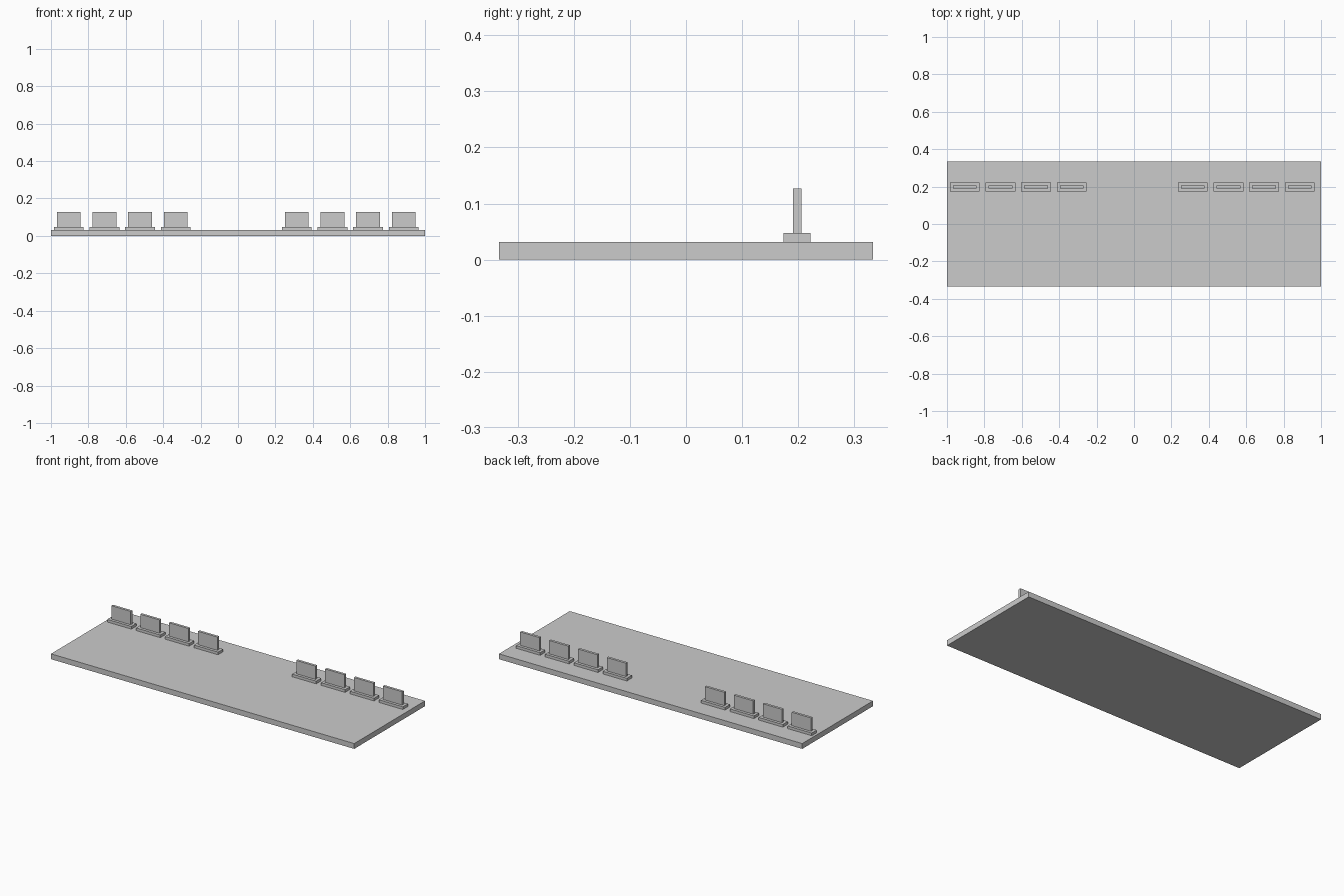
import bpy

if "Cube" in bpy.data.objects:
    bpy.data.objects.remove(bpy.data.objects["Cube"])


def box(name, x, y, z, parent=None):
    """Box from (min, max) ranges on each axis."""
    ranges = (x, y, z)
    bpy.ops.mesh.primitive_cube_add(size=1, location=[(a + b) / 2 for a, b in ranges])
    ob = bpy.context.object
    ob.name = name
    ob.scale = [b - a for a, b in ranges]
    bpy.ops.object.transform_apply(location=False, rotation=False, scale=True)
    return ob


# Base board
box("base_board", (-1, 1), (-0.3333, 0.3333), (0, 0.0317))

# Two rows of four upright plates on feet, along the back edge
PITCH = 0.1905
Y = 0.198
for side, start in (("left", -0.9048), ("right", 0.3143)):
    for i in range(4):
        cx = start + i * PITCH
        box(f"{side}_foot_{i + 1}", (cx - 0.0794, cx + 0.0794),
            (Y - 0.0238, Y + 0.0238), (0.0317, 0.0476))
        box(f"{side}_upright_plate_{i + 1}", (cx - 0.0635, cx + 0.0635),
            (Y - 0.0075, Y + 0.0075), (0.0476, 0.127))
